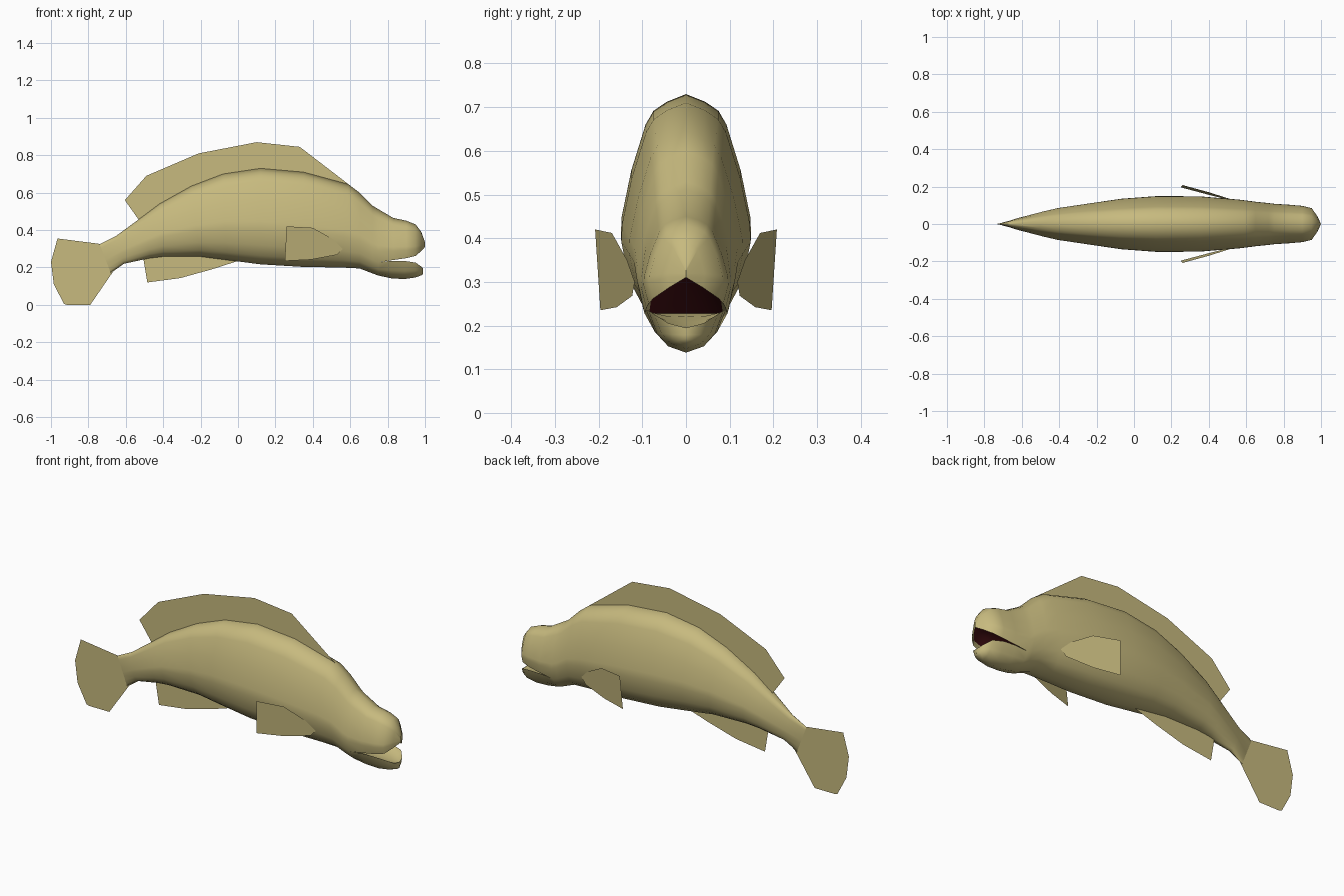
import bpy, bmesh, math

cube = bpy.data.objects.get("Cube")
if cube:
    bpy.data.objects.remove(cube, do_unlink=True)


def material(name, rgb):
    m = bpy.data.materials.new(name)
    m.use_nodes = True
    m.diffuse_color = (*rgb, 1)
    bsdf = next(n for n in m.node_tree.nodes if n.type == 'BSDF_PRINCIPLED')
    bsdf.inputs["Base Color"].default_value = (*rgb, 1)
    bsdf.inputs["Roughness"].default_value = 0.8
    return m


SKIN = material("olive tan skin", (0.57, 0.49, 0.21))
MOUTH = material("dark red mouth", (0.06, 0.005, 0.007))


def finish(name, bm):
    me = bpy.data.meshes.new(name)
    bm.to_mesh(me)
    bm.free()
    ob = bpy.data.objects.new(name, me)
    bpy.context.collection.objects.link(ob)
    me.materials.append(SKIN)
    me.materials.append(MOUTH)
    return ob


# Half cross-section from back to belly: (height share, width share)
PROFILE = [(1, 0), (.965, .3), (.925, .5), (.865, .62), (.66, .84), (.45, .99),
           (.37, 1), (.2, .88), (.09, .68), (.03, .42), (0, 0)]
LIP = 7
LIP_T, LIP_W = PROFILE[LIP]
INNER = [(.35, .78), (.9, .42), (1, 0)]      # mouth lining: (depth share, width share)

# Trunk stations: top x, top z, bottom x, bottom z, half width
TRUNK = [(-.74, .325, -.68, .17, 0), (-.65, .37, -.61, .22, .03),
         (-.5, .48, -.47, .25, .068), (-.42, .54, -.4, .258, .085),
         (-.25, .635, -.2, .258, .113), (-.08, .70, -.06, .24, .135),
         (.12, .73, .12, .217, .149), (.35, .71, .35, .203, .148),
         (.59, .645, .55, .2, .13), (.65, .6, .65, .195, .119),
         (.72, .53, .72, .168, .112), (.75, .512, .75, .157, .108)]

# Jaw stations: x, outer z, lip z, lining z, half width
UPPER = [(.75, .512, .228, .228, .108), (.83, .465, .24, .29, .103),
         (.90, .45, .25, .315, .097), (.95, .43, .262, .32, .085),
         (.98, .39, .288, .32, .042), (1.0, .335, .31, .31, 0)]
LOWER = [(.75, .157, .228, .228, .108), (.82, .142, .236, .22, .104),
         (.89, .138, .235, .207, .098), (.95, .147, .226, .198, .083),
         (.98, .158, .205, .194, .045), (.99, .165, .195, .193, 0)]


def trunk_ring(s):
    xt, zt, xb, zb, w = s
    return [(xb + (xt - xb) * t, w * k, zb + (zt - zb) * t) for t, k in PROFILE]


def lining(s):
    x, _, lip, deep, w = s
    return [(x, w * k, lip + (deep - lip) * d) for d, k in INNER]


def upper_ring(s):
    x, top, lip, _, w = s
    return [(x, w * k, lip + (top - lip) * (t - LIP_T) / (1 - LIP_T))
            for t, k in PROFILE[:LIP + 1]] + lining(s)


def lower_ring(s):
    x, bottom, lip, _, w = s
    return [(x, w * k, bottom + (lip - bottom) * t / LIP_T)
            for t, k in reversed(PROFILE[LIP:])] + lining(s)


def loft(bm, rings, red_from=99):
    # Skin both halves; strips past red_from take the mouth colour
    for side in (1, -1):
        grid = [[bm.verts.new((x, y * side, z)) for x, y, z in r] for r in rings]
        for a, b in zip(grid, grid[1:]):
            for j in range(len(a) - 1):
                f = bm.faces.new((a[j], a[j + 1], b[j + 1], b[j]))
                f.material_index = 1 if j >= red_from else 0


# Body with trunk, snout and lower jaw as one skin
bm = bmesh.new()
loft(bm, [trunk_ring(s) for s in TRUNK])
loft(bm, [upper_ring(s) for s in UPPER], red_from=LIP + 1)
loft(bm, [lower_ring(s) for s in LOWER])
bmesh.ops.remove_doubles(bm, verts=bm.verts, dist=0.0015)
bmesh.ops.recalc_face_normals(bm, faces=bm.faces)
body = finish("fish_body", bm)
bpy.ops.object.select_all(action='DESELECT')
body.select_set(True)
bpy.context.view_layer.objects.active = body
bpy.ops.object.shade_smooth_by_angle(angle=math.radians(45))


# Flat fins, drawn in side profile (x, z) with a sideways offset rule
def fin(name, outline, y_of=lambda x, z: 0):
    bm = bmesh.new()
    face = bm.faces.new([bm.verts.new((x, y_of(x, z), z)) for x, z in outline])
    bmesh.ops.triangulate(bm, faces=[face])
    finish(name, bm)


fin("tail_fin", [(-.73, .325), (-.965, .355), (-1, .23), (-.985, .11),
                 (-.93, .005), (-.915, 0), (-.79, 0), (-.67, .175)])
fin("dorsal_fin", [(-.52, .44), (-.605, .56), (-.49, .69), (-.21, .81), (.10, .87),
                   (.33, .845), (.6, .638), (.35, .62), (.1, .62), (-.2, .56)])
fin("anal_fin", [(-.51, .27), (-.485, .12), (-.31, .143), (-.14, .19),
                 (0, .235), (0, .28), (-.2, .3)])

PECTORAL = [(.26, .42), (.40, .412), (.51, .35), (.56, .30), (.53, .268),
            (.39, .242), (.25, .235)]
for name, side in (("pectoral_fin_back", 1), ("pectoral_fin_front", -1)):
    fin(name, PECTORAL,
        lambda x, z, s=side: s * (.196 - (x - .25) * .27 + (z - .235) * .08))
